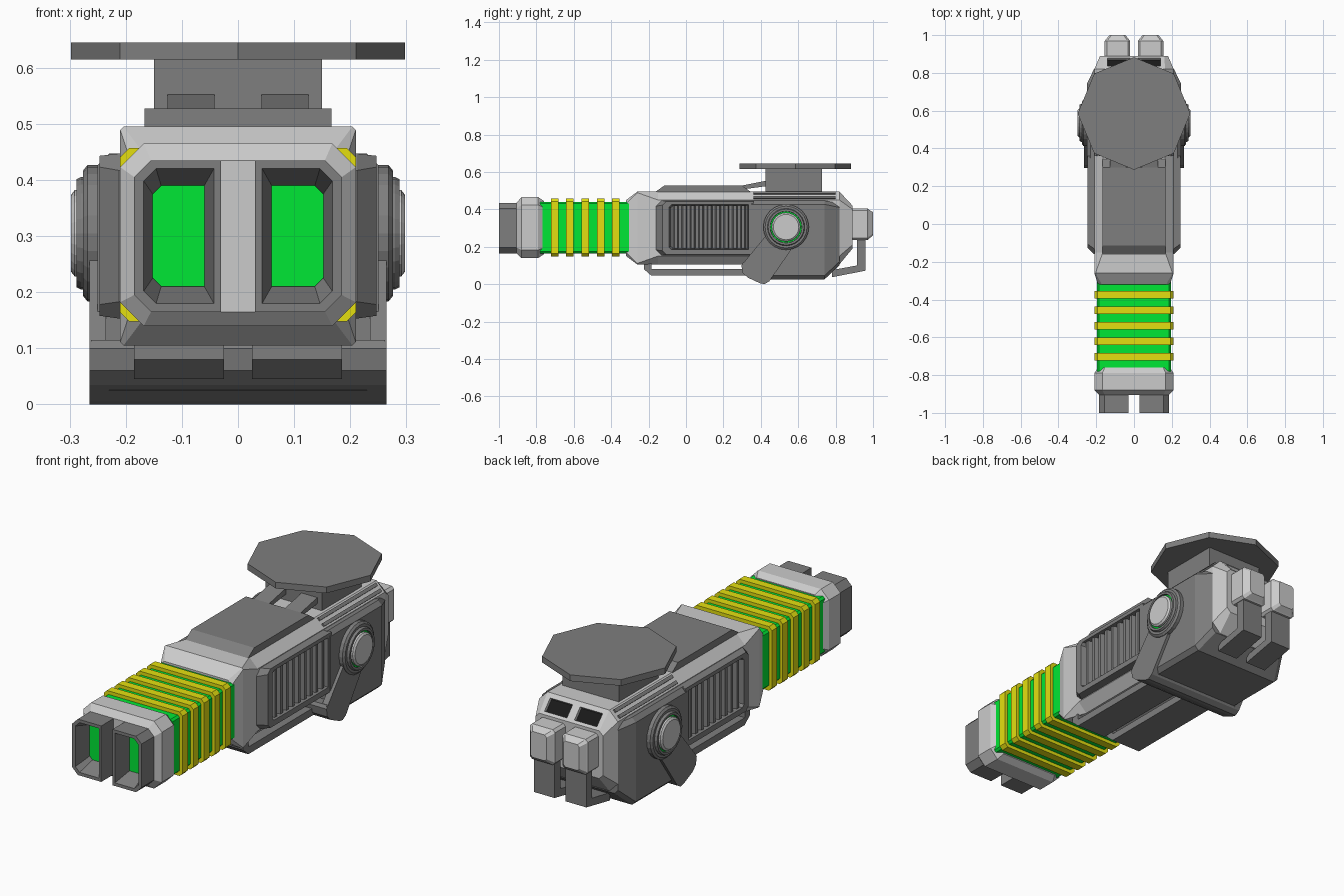
import bpy, bmesh, math

if "Cube" in bpy.data.objects:
    bpy.data.objects.remove(bpy.data.objects["Cube"])


def material(name, rgb):
    m = bpy.data.materials.new(name)
    m.diffuse_color = (*rgb, 1)
    m.use_nodes = True
    m.node_tree.nodes["Principled BSDF"].inputs["Base Color"].default_value = m.diffuse_color
    return m


GREEN = material("green", (0.0, 0.8, 0.035))
YELLOW = material("yellow", (0.78, 0.74, 0.005))
DARK = material("dark_grey", (0.21, 0.21, 0.21))
BLACK = material("black", (0.01, 0.01, 0.01))


def rect(a0, a1, b0, b1, cl=0.0, cr=None):
    """Rectangle with cut corners: cl on the low-a side, cr on the high-a side."""
    cr = cl if cr is None else cr
    return [(a0 + cl, b0), (a1 - cr, b0), (a1, b0 + cr), (a1, b1 - cr),
            (a1 - cr, b1), (a0 + cl, b1), (a0, b1 - cl), (a0, b0 + cl)]


def circle(cy, cz, r, n=24):
    return [(cy + r * math.cos(2 * math.pi * i / n), cz + r * math.sin(2 * math.pi * i / n))
            for i in range(n)]


def place(axis, t, p):
    return {"x": (t, p[0], p[1]), "y": (p[0], t, p[1]), "z": (p[0], p[1], t)}[axis]


def loft(name, axis, sections, mat=None, mirror=False):
    """Skin a list of (position along axis, 2D ring) and cap both ends."""
    bm = bmesh.new()
    rings = [[bm.verts.new(place(axis, t, p)) for p in pts] for t, pts in sections]
    n = len(rings[0])
    for a, b in zip(rings, rings[1:]):
        for i in range(n):
            j = (i + 1) % n
            bm.faces.new((a[i], a[j], b[j], b[i]))
    bm.faces.new(rings[0])
    bm.faces.new(rings[-1])
    bmesh.ops.remove_doubles(bm, verts=bm.verts, dist=1e-5)
    bmesh.ops.recalc_face_normals(bm, faces=bm.faces)
    me = bpy.data.meshes.new(name)
    bm.to_mesh(me)
    bm.free()
    ob = bpy.data.objects.new(name, me)
    bpy.context.collection.objects.link(ob)
    if mat:
        me.materials.append(mat)
    if mirror:
        mod = ob.modifiers.new("mirror", "MIRROR")
        mod.use_axis = (True, False, False)
        mod.use_mirror_merge = False
    return ob


def prism(name, axis, t0, t1, pts, **kw):
    return loft(name, axis, [(t0, pts), (t1, pts)], **kw)


# twin muzzles with tapering bores and a green glow plate inside
outer = rect(0.03, 0.185, 0.165, 0.435, 0.0, 0.03)
bore = rect(0.06, 0.152, 0.21, 0.39, 0.0, 0.015)
loft("muzzle", "y", [(-0.88, outer), (-1.0, outer),
                     (-1.0, rect(0.043, 0.168, 0.18, 0.42, 0.0, 0.022)), (-0.91, bore)],
     mat=DARK, mirror=True)
prism("muzzle_glow", "y", -0.914, -0.9, bore, mat=GREEN, mirror=True)

# collar behind the muzzles
loft("muzzle_collar", "y", [(-0.905, rect(-0.185, 0.185, 0.165, 0.435, 0.03)),
                            (-0.88, rect(-0.21, 0.21, 0.14, 0.465, 0.042)),
                            (-0.79, rect(-0.21, 0.21, 0.14, 0.465, 0.042)),
                            (-0.76, rect(-0.19, 0.19, 0.16, 0.445, 0.035))])

# glowing barrel core with yellow coils
prism("barrel_core", "y", -0.78, -0.3, rect(-0.195, 0.195, 0.165, 0.44, 0.01), mat=GREEN)
for i in range(5):
    y = -0.703 + 0.082 * i
    prism(f"barrel_coil_{i + 1}", "y", y - 0.02, y + 0.02,
          rect(-0.21, 0.21, 0.148, 0.457, 0.016), mat=YELLOW)

# main housing
full = rect(-0.21, 0.21, 0.105, 0.495, 0.045)
body = loft("main_housing", "y", [(-0.32, rect(-0.19, 0.19, 0.15, 0.45, 0.02)),
                                  (-0.26, rect(-0.21, 0.21, 0.105, 0.495, 0.006)),
                                  (-0.15, full), (0.82, full),
                                  (0.89, rect(-0.18, 0.18, 0.19, 0.42, 0.02))])
# rear windows cut into the sloped back edge, with black panes
cutter = prism("rear_window_cutter", "x", 0.02, 0.14,
               [(0.913, 0.467), (0.865, 0.415), (0.821, 0.463), (0.87, 0.513)], mirror=True)
cutter.hide_render = True
cutter.display_type = "WIRE"
cut = body.modifiers.new("windows", "BOOLEAN")
cut.object, cut.operation, cut.solver = cutter, "DIFFERENCE", "EXACT"
prism("rear_window_pane", "x", 0.02, 0.14,
      [(0.865, 0.415), (0.869, 0.419), (0.825, 0.467), (0.821, 0.463)], mat=BLACK, mirror=True)

# wide rear block and belly
loft("rear_block", "y", [(0.35, rect(-0.25, 0.25, 0.025, 0.447, 0.02)),
                         (0.74, rect(-0.25, 0.25, 0.025, 0.447, 0.02)),
                         (0.82, rect(-0.212, 0.212, 0.1, 0.43, 0.02))], mat=DARK)
# paired rails on the sloping shoulders
for i, t in enumerate((0.25, 0.75)):
    cx, cz, r = 0.21 - 0.045 * t, 0.45 + 0.045 * t, 0.011
    prism(f"shoulder_rail_{i + 1}", "y", 0.36, 0.8,
          [(cx - r, cz), (cx, cz - r), (cx + r, cz), (cx, cz + r)], mat=DARK, mirror=True)

# side vents: recessed frame with slats
loft("vent_frame", "x", [(0.2, rect(-0.16, 0.36, 0.153, 0.447, 0.03, 0)),
                         (0.212, rect(-0.16, 0.36, 0.153, 0.447, 0.03, 0)),
                         (0.247, rect(-0.125, 0.36, 0.158, 0.443, 0.02, 0)),
                         (0.247, rect(-0.09, 0.335, 0.185, 0.425, 0.012, 0)),
                         (0.218, rect(-0.08, 0.33, 0.19, 0.42, 0.012, 0))],
     mat=DARK, mirror=True)
for i in range(9):
    y = -0.07 + 0.045 * i
    prism(f"vent_slat_{i + 1}", "z", 0.19, 0.42,
          [(0.215, y), (0.24, y + 0.008), (0.24, y + 0.024), (0.215, y + 0.032)],
          mat=DARK, mirror=True)

# pivot hubs
C = (0.535, 0.305)
loft("pivot_hub", "x", [(x, circle(*C, r)) for x, r in
                        ((0.22, 0.122), (0.268, 0.122), (0.276, 0.112), (0.276, 0.1))],
     mat=DARK, mirror=True)
loft("pivot_ring", "x", [(x, circle(*C, r)) for x, r in
                         ((0.26, 0.1), (0.28, 0.1), (0.288, 0.096), (0.288, 0.085),
                          (0.278, 0.084))], mat=DARK, mirror=True)
prism("pivot_glow", "x", 0.26, 0.281, circle(*C, 0.083), mat=GREEN, mirror=True)
loft("pivot_cap", "x", [(x, circle(*C, r)) for x, r in
                        ((0.26, 0.077), (0.291, 0.077), (0.298, 0.068))], mirror=True)

# swinging yoke: side arms and a full-width foot below
foot = [(0.296, 0.1), (0.303, 0.06), (0.33, 0.035), (0.395, 0.005), (0.42, 0.0), (0.445, 0.015)]
prism("yoke_arm", "x", 0.235, 0.265, foot + [(0.56, 0.18), (0.54, 0.27), (0.44, 0.275)],
      mat=DARK, mirror=True)
prism("yoke_foot", "x", -0.262, 0.262, foot + [(0.5, 0.11), (0.305, 0.115)], mat=DARK)

# under rails
prism("under_rail", "x", 0.025, 0.185,
      [(-0.225, 0.11), (-0.225, 0.08), (-0.185, 0.045), (0.34, 0.045), (0.34, 0.08),
       (-0.185, 0.08), (-0.185, 0.11)], mat=DARK, mirror=True)

# top cover, struts, pedestal and octagonal mounting plate
prism("top_cover", "x", -0.167, 0.167,
      [(-0.17, 0.49), (-0.115, 0.527), (0.3, 0.527), (0.35, 0.49)], mat=DARK)
prism("mount_strut", "x", 0.042, 0.126,
      [(0.29, 0.505), (0.29, 0.525), (0.44, 0.555), (0.44, 0.525)], mat=DARK, mirror=True)
prism("mount_pedestal", "z", 0.48, 0.62, rect(-0.15, 0.15, 0.425, 0.727), mat=DARK)
prism("mount_plate", "z", 0.615, 0.645, circle(0, 0.585, 0.298, 8), mat=DARK)

# rear connectors and their down pipes
loft("rear_connector", "y", [(0.87, rect(0.02, 0.155, 0.235, 0.405, 0.012)),
                             (0.97, rect(0.02, 0.155, 0.235, 0.405, 0.012)),
                             (0.975, rect(0.025, 0.15, 0.24, 0.4, 0.012)),
                             (1.0, rect(0.045, 0.13, 0.26, 0.385, 0.01))], mirror=True)
prism("rear_pipe", "x", 0.03, 0.14,
      [(0.915, 0.25), (0.96, 0.25), (0.96, 0.072), (0.78, 0.037), (0.78, 0.075), (0.915, 0.1)],
      mat=DARK, mirror=True)
